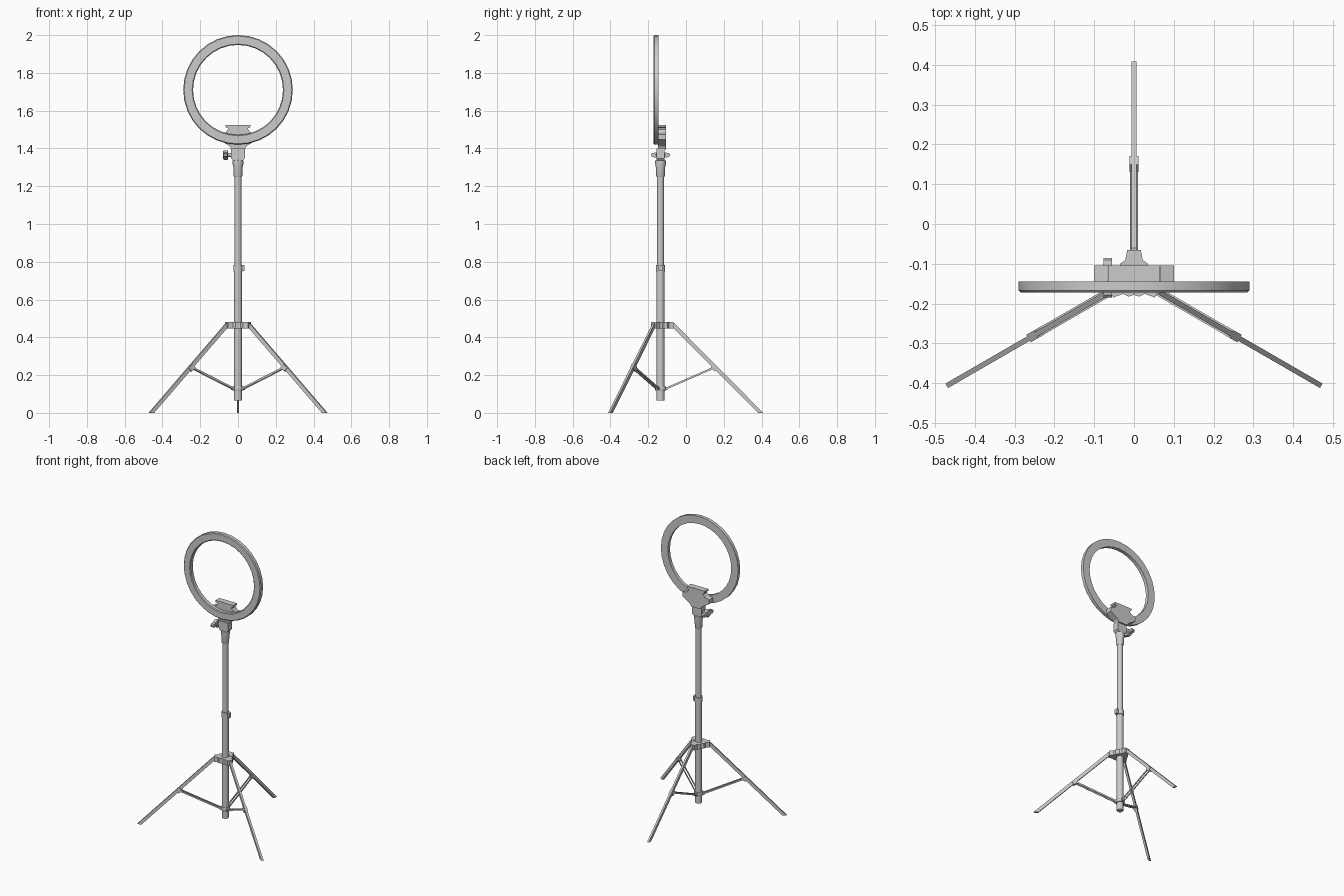
import bpy, bmesh
from math import sin, cos, pi, radians
from mathutils import Matrix, Vector

if "Cube" in bpy.data.objects:
    bpy.data.objects.remove(bpy.data.objects["Cube"])

CY = -0.135  # pole axis in y


def finish(name, bm, smooth=False):
    bmesh.ops.recalc_face_normals(bm, faces=bm.faces)
    me = bpy.data.meshes.new(name)
    bm.to_mesh(me)
    bm.free()
    ob = bpy.data.objects.new(name, me)
    bpy.context.collection.objects.link(ob)
    if smooth:
        bpy.context.view_layer.objects.active = ob
        ob.select_set(True)
        bpy.ops.object.shade_smooth_by_angle(angle=radians(35))
        ob.select_set(False)
    return ob


def lathe(name, profile, n, matrix, closed=False):
    """Spin (radius, height) points around local z; cap the ends unless closed."""
    bm = bmesh.new()
    rings = [[bm.verts.new((r * cos(2 * pi * i / n), r * sin(2 * pi * i / n), h))
              for i in range(n)] for r, h in profile]
    pairs = list(zip(rings, rings[1:])) + ([(rings[-1], rings[0])] if closed else [])
    for a, b in pairs:
        for i in range(n):
            j = (i + 1) % n
            bm.faces.new((a[i], a[j], b[j], b[i]))
    if not closed:
        bm.faces.new(rings[0])
        bm.faces.new(rings[-1])
    bm.transform(matrix)
    return finish(name, bm, True)


def plate(name, outline, depth, matrix, offset=0):
    """Extrude an (x, z) outline along local y, centred on offset."""
    bm = bmesh.new()
    f = bm.faces.new([bm.verts.new((x, offset - depth / 2, z)) for x, z in outline])
    ext = bmesh.ops.extrude_face_region(bm, geom=[f])
    moved = [v for v in ext["geom"] if isinstance(v, bmesh.types.BMVert)]
    bmesh.ops.translate(bm, verts=moved, vec=(0, depth, 0))
    bm.transform(matrix)
    return finish(name, bm)


def rect(x0, x1, z0, z1):
    return [(x0, z0), (x1, z0), (x1, z1), (x0, z1)]


def mirror(half):
    return half + [(-x, z) for x, z in reversed(half)]


def bar(a, b, t):
    """Outline of a straight bar of thickness t between two points."""
    a, b = Vector(a), Vector(b)
    d = (b - a).normalized() * t / 2
    n = Vector((-d.y, d.x))
    return [tuple(a + n), tuple(b + n), tuple(b - n), tuple(a - n)]


axis = Matrix.Translation((0, CY, 0))

# Telescopic pole
lathe("lower_pole", [(.021, .065), (.021, .765)], 16, axis)
lathe("upper_pole", [(.0185, .74), (.0185, 1.30)], 16, axis)
lathe("top_collar", [(.021, 1.25), (.023, 1.255), (.025, 1.30), (.028, 1.315),
                     (.028, 1.335), (.020, 1.338), (.020, 1.36)], 16, axis)
lathe("pole_clamp", [(.025, .748), (.025, .784)], 16, axis)
plate("clamp_lever", rect(.018, .035, .75, .782), .022, axis)

# Tripod hub and sliding collar
lathe("hub_core", [(.034, .448), (.034, .478)], 12, axis)
lathe("brace_collar", [(.027, .118), (.029, .122), (.029, .136), (.027, .14)], 16, axis)

# Three legs with clips and paired braces
for i, ang in enumerate((90, 210, 330)):
    m = axis @ Matrix.Rotation(radians(ang), 4, 'Z')
    # hub arm, plan outline turned flat
    flat = m @ Matrix.Translation((0, 0, .464)) @ Matrix.Rotation(pi / 2, 4, 'X')
    plate(f"hub_arm_{i}", [(.02, -.038), (.036, -.034), (.044, -.022), (.07, -.017),
                           (.07, .017), (.044, .022), (.036, .034), (.02, .038)], .034, flat)
    plate(f"leg_{i}", [(.056, .474), (.074, .474), (.544, 0), (.516, 0), (.056, .462)],
          .013, m)
    plate(f"leg_clip_{i}", bar((.275, .250), (.297, .228), .026), .022, m)
    plate(f"collar_lug_{i}", rect(.022, .037, .12, .138), .018, m)
    for s in (-1, 1):
        plate(f"brace_{i}_{'ab'[s > 0]}", bar((.03, .129), (.284, .24), .010), .004, m, s * .0085)

# Ring lamp, axis along y
lathe("ring_light", [(.238, -.004), (.243, 0), (.285, 0), (.29, -.005), (.29, -.027),
                     (.238, -.027)], 32,
      Matrix.Translation((0, -.172, 1.71)) @ Matrix.Rotation(pi / 2, 4, 'X')
      @ Matrix.Translation((0, 0, 0)) @ Matrix.Scale(1, 4), closed=True)

# Shield bracket behind the ring
back = Matrix.Translation((0, -.126, 0))
plate("ring_bracket", mirror([(.035, 1.395), (.045, 1.412), (.1, 1.447), (.1, 1.475),
                              (.068, 1.484), (.054, 1.50), (.054, 1.507), (.066, 1.513),
                              (.066, 1.525)]), .042, back)

# Neck joint under the bracket
plate("neck", mirror([(.025, 1.335), (.036, 1.348), (.036, 1.40)]), .042, axis)

# Wing knob on the left of the neck
side = Matrix.Translation((0, CY, 1.365)) @ Matrix.Rotation(-pi / 2, 4, 'Y')
lathe("knob_shaft", [(.010, .02), (.010, .06)], 12, side)
lathe("knob_hub", [(.022, .052), (.025, .056), (.025, .074), (.021, .079)], 16, side)
wing = Matrix.Translation((-.066, CY, 1.365)) @ Matrix.Rotation(pi / 2, 4, 'Z')
plate("knob_wing", mirror([(.022, -.013), (.044, -.011), (.05, -.005), (.05, .005),
                           (.044, .011), (.022, .013)]), .022, wing)
